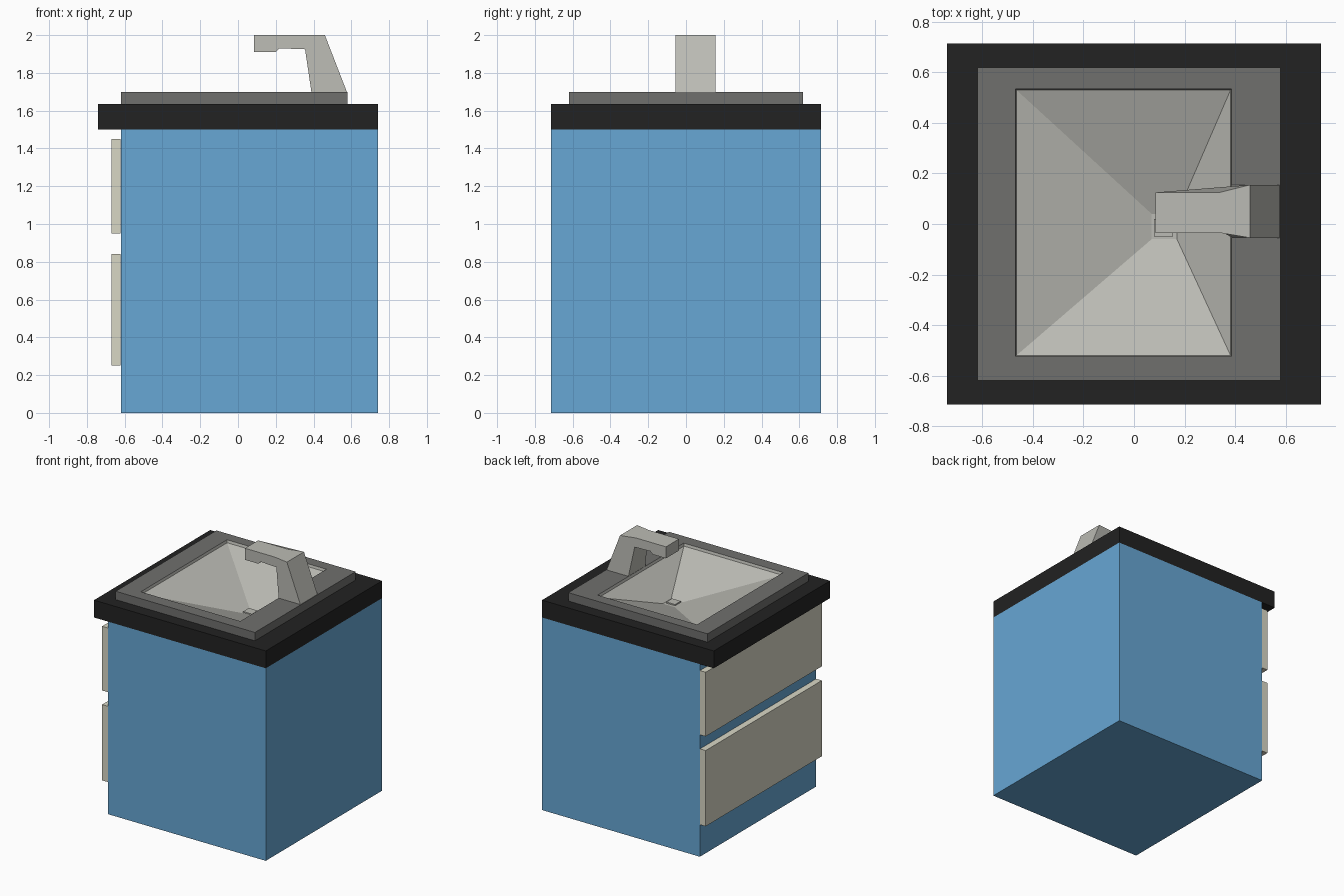
import bpy, bmesh

if "Cube" in bpy.data.objects:
    bpy.data.objects.remove(bpy.data.objects["Cube"])


def material(name, r, g, b):
    m = bpy.data.materials.new(name)
    m.diffuse_color = (r, g, b, 1)
    m.use_nodes = True
    m.node_tree.nodes["Principled BSDF"].inputs["Base Color"].default_value = m.diffuse_color
    return m


BLUE = material("cabinet blue", 0.135, 0.385, 0.66)
CREAM = material("drawer cream", 0.69, 0.68, 0.56)
BLACK = material("counter black", 0.016, 0.016, 0.016)
GREY = material("rim grey", 0.16, 0.16, 0.155)
LIGHT = material("basin light grey", 0.50, 0.50, 0.46)


def finish(bm, name, mat):
    bmesh.ops.recalc_face_normals(bm, faces=bm.faces[:])
    me = bpy.data.meshes.new(name)
    bm.to_mesh(me)
    bm.free()
    me.materials.append(mat)
    ob = bpy.data.objects.new(name, me)
    bpy.context.collection.objects.link(ob)
    return ob


def loft(name, mat, loops, caps=()):
    """Join rectangles (x0, x1, y0, y1, z) in order; cap the listed ones."""
    bm = bmesh.new()
    rings = [[bm.verts.new(p) for p in ((a, c, z), (b, c, z), (b, d, z), (a, d, z))]
             for a, b, c, d, z in loops]
    for r, s in zip(rings, rings[1:]):
        for i in range(4):
            j = (i + 1) % 4
            bm.faces.new((r[i], r[j], s[j], s[i]))
    for i in caps:
        bm.faces.new(rings[i])
    return finish(bm, name, mat)


def box(name, mat, x0, x1, y0, y1, z0, z1):
    return loft(name, mat, [(x0, x1, y0, y1, z0), (x0, x1, y0, y1, z1)], caps=(0, 1))


def extrude_profile(name, mat, pts):
    """Side profile of (x, z, y_low, y_high) points, spanned across y."""
    bm = bmesh.new()
    a = [bm.verts.new((x, lo, z)) for x, z, lo, hi in pts]
    b = [bm.verts.new((x, hi, z)) for x, z, lo, hi in pts]
    bm.faces.new(a)
    bm.faces.new(b)
    for i in range(len(pts)):
        j = (i + 1) % len(pts)
        bm.faces.new((a[i], a[j], b[j], b[i]))
    return finish(bm, name, mat)


W = 0.715  # half width of the whole unit

# Cabinet
box("cabinet_body", BLUE, -0.62, 0.74, -W, W, 0, 1.5)

# Drawer fronts
for label, z0, z1 in (("lower", 0.25, 0.84), ("upper", 0.95, 1.45)):
    box(f"drawer_{label}", CREAM, -0.67, -0.621, -W, W, z0, z1)

# Countertop slab with an opening for the sink
outer = (-0.74, 0.74, -W, W)
loft("countertop", BLACK, [(-0.60, 0.72, -0.69, 0.69, 1.5), (*outer, 1.5),
                           (*outer, 1.635), (-0.60, 0.56, -0.60, 0.60, 1.635)])

# Raised sink rim and the basin sloping down to the drain
rim = (-0.62, 0.58, -0.62, 0.62)
mouth = (-0.47, 0.387, -0.525, 0.535)
loft("sink_rim", GREY, [(*rim, 1.635), (*rim, 1.70), (*mouth, 1.70)])
loft("basin", LIGHT, [(*mouth, 1.70), (-0.465, 0.382, -0.52, 0.53, 1.68),
                      (0.07, 0.17, -0.06, 0.04, 1.502)], caps=(2,))
box("drain", LIGHT, 0.08, 0.155, -0.05, 0.02, 1.501, 1.512)

# Tap: slanted wide stem and narrower spout
wide, slim = (-0.055, 0.155), (-0.035, 0.125)
tap = extrude_profile("tap", LIGHT, [
    (0.39, 1.69, *wide), (0.58, 1.69, *wide), (0.46, 2.0, *wide), (0.34, 2.0, *slim),
    (0.085, 2.0, *slim), (0.085, 1.91, *slim), (0.20, 1.91, *slim), (0.22, 1.93, *slim),
    (0.355, 1.925, *slim)])
bpy.context.view_layer.objects.active = tap
tap.select_set(True)
bpy.ops.object.shade_smooth_by_angle(angle=1.2)
